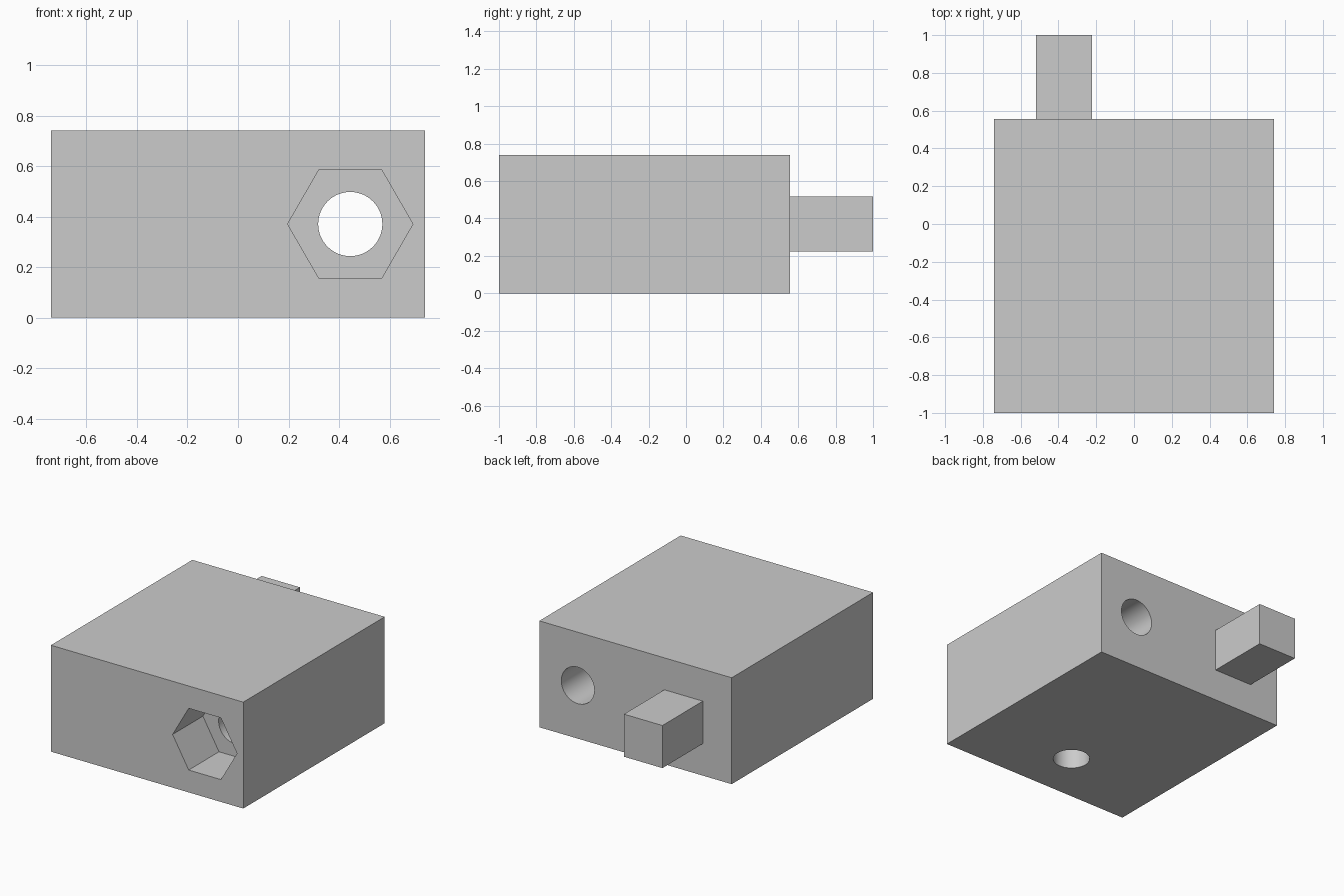
import bpy
import math

cube = bpy.data.objects.get("Cube")
if cube:
    bpy.data.objects.remove(cube, do_unlink=True)

UNIT = 2 / 27                       # body is 20 x 21 x 10 units, peg adds 6
FRONT, BACK = -1.0, -1.0 + 21 * UNIT
MID_Z = 5 * UNIT

grey = bpy.data.materials.new("light_grey")
grey.use_nodes = True
grey.diffuse_color = (0.6, 0.6, 0.6, 1)
grey.node_tree.nodes["Principled BSDF"].inputs["Base Color"].default_value = (0.6, 0.6, 0.6, 1)


def box(name, low, high):
    center = [(a + b) / 2 for a, b in zip(low, high)]
    bpy.ops.mesh.primitive_cube_add(size=1, location=center)
    ob = bpy.context.object
    ob.name = name
    ob.scale = [b - a for a, b in zip(low, high)]
    bpy.ops.object.transform_apply(location=False, rotation=False, scale=True)
    ob.data.materials.append(grey)
    return ob


def cutter(name, sides, radius, length, location, along_y):
    bpy.ops.mesh.primitive_cylinder_add(vertices=sides, radius=radius, depth=length, location=location)
    ob = bpy.context.object
    ob.name = name
    ob.hide_render = True
    if sides == 6:                  # turn a corner towards x
        ob.rotation_euler.z = math.pi / 6
        bpy.ops.object.transform_apply(location=False, rotation=True, scale=False)
    if along_y:
        ob.rotation_euler.x = math.pi / 2
    ob.data.materials.append(grey)
    return ob


# Main block and square peg on its back
body = box("body", (-10 * UNIT, FRONT, 0), (10 * UNIT, BACK, 10 * UNIT))
box("back_peg", (-7 * UNIT, BACK, 3 * UNIT), (-3 * UNIT, 1.0, 7 * UNIT))

# Nut pocket in front, bolt hole right through, blind hole underneath
pocket = 4.5 * UNIT
hole_x = 6 * UNIT
cutters = [
    cutter("nut_pocket_cutter", 6, 0.248, 2 * pocket, (hole_x, FRONT, MID_Z), True),
    cutter("bolt_hole_cutter", 64, 0.127, 3, (hole_x, 0, MID_Z), True),
    cutter("bottom_hole_cutter", 64, 0.118, 10 * UNIT, (0, FRONT + 5 * UNIT, 0), False),
]
for tool in cutters:
    mod = body.modifiers.new(tool.name, "BOOLEAN")
    mod.operation = "DIFFERENCE"
    mod.solver = "EXACT"
    mod.object = tool
    bpy.ops.object.select_all(action="DESELECT")
    body.select_set(True)
    bpy.context.view_layer.objects.active = body
    bpy.ops.object.modifier_apply(modifier=mod.name)
    bpy.data.objects.remove(tool, do_unlink=True)

# Smooth hole walls, crisp edges elsewhere
bpy.ops.object.shade_smooth_by_angle(angle=math.radians(30))
